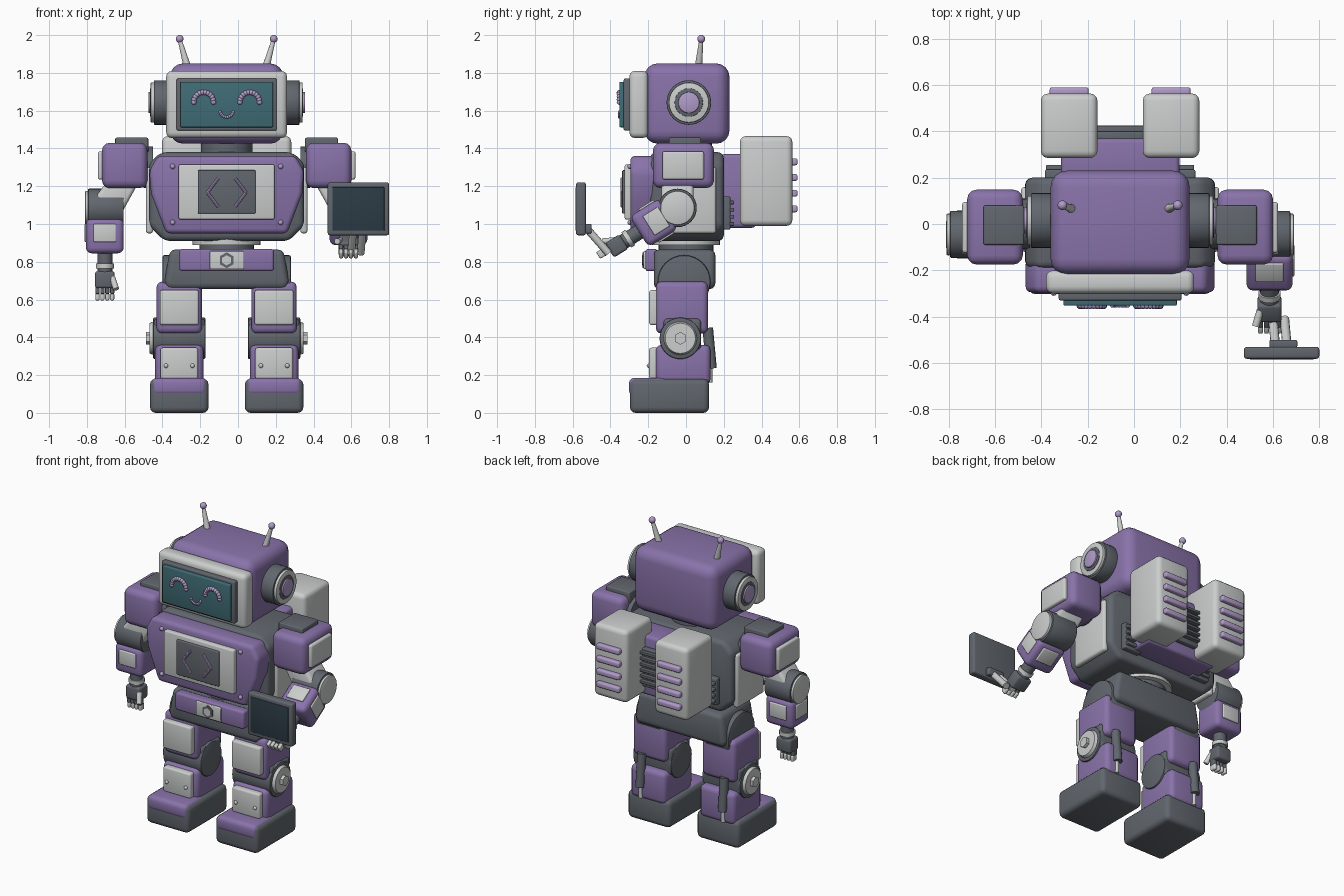
import bpy, bmesh, math
from mathutils import Matrix, Vector

if "Cube" in bpy.data.objects:
    bpy.data.objects.remove(bpy.data.objects["Cube"], do_unlink=True)

CX = -0.06          # body sits slightly off centre because of the held tablet
BODY = Matrix.Translation((CX, 0, 0))
parts = []


def material(name, rgb):
    m = bpy.data.materials.new(name)
    m.use_nodes = True
    m.diffuse_color = (*rgb, 1)
    m.node_tree.nodes["Principled BSDF"].inputs["Base Color"].default_value = (*rgb, 1)
    return m


PURPLE = material("purple", (0.25, 0.17, 0.40))
LILAC = material("lilac", (0.44, 0.33, 0.58))
LIGHT = material("light grey", (0.60, 0.62, 0.61))
DARK = material("dark grey", (0.12, 0.135, 0.155))
TEAL = material("teal screen", (0.05, 0.15, 0.18))
SLATE = material("slate screen", (0.025, 0.045, 0.06))


def finish(bm, name, mat, M, bevel=0, segs=3):
    bmesh.ops.recalc_face_normals(bm, faces=bm.faces)
    if bevel:
        sharp = [e for e in bm.edges if e.calc_face_angle(0) > 0.5]
        bmesh.ops.bevel(bm, geom=sharp, offset=bevel, segments=segs,
                        profile=0.5, affect='EDGES', clamp_overlap=True)
    bm.transform(BODY @ M)
    me = bpy.data.meshes.new(name)
    bm.to_mesh(me)
    bm.free()
    me.materials.append(mat)
    ob = bpy.data.objects.new(name, me)
    bpy.context.collection.objects.link(ob)
    parts.append(ob)


def box(name, x, y, z, mat, bevel=0.01, M=Matrix(), segs=3):
    """Rounded box from three (low, high) ranges."""
    bm = bmesh.new()
    bmesh.ops.create_cube(bm, size=1)
    for v in bm.verts:
        v.co = [sum(r) / 2 + c * abs(r[1] - r[0]) for r, c in zip((x, y, z), v.co)]
    finish(bm, name, mat, M, bevel, segs)


def rod(name, a, b, r, mat, r2=None, sides=32, bevel=0, M=Matrix()):
    """Cylinder or cone between two points."""
    a, b = Vector(a), Vector(b)
    bm = bmesh.new()
    bmesh.ops.create_cone(bm, cap_ends=True, segments=sides, radius1=r,
                          radius2=r if r2 is None else r2, depth=(b - a).length)
    turn = (b - a).to_track_quat('Z', 'Y').to_matrix().to_4x4()
    bm.transform(Matrix.Translation((a + b) / 2) @ turn)
    finish(bm, name, mat, M, bevel, 2)


def prism(name, pts, y, mat, bevel):
    """Outline in x, z pushed along y."""
    bm = bmesh.new()
    f = bm.faces.new([bm.verts.new((px, y[0], pz)) for px, pz in pts])
    new = bmesh.ops.extrude_face_region(bm, geom=[f])["geom"]
    for v in new:
        if isinstance(v, bmesh.types.BMVert):
            v.co.y = y[1]
    finish(bm, name, mat, Matrix(), bevel)


def balls(name, centres, r, mat):
    bm = bmesh.new()
    for c in centres:
        bmesh.ops.create_uvsphere(bm, u_segments=14, v_segments=8, radius=r,
                                  matrix=Matrix.Translation(c))
    finish(bm, name, mat, Matrix())


def arc(x, z, r, start, end, n):
    angles = [math.radians(start + (end - start) * i / (n - 1)) for i in range(n)]
    return [(x + r * math.cos(a), -0.353, z + r * math.sin(a)) for a in angles]


def sym(w):
    return (-w, w)


def span(s, a, b):
    return sorted((s * a, s * b))


def mirrored(half):
    return half + [(-x, z) for x, z in reversed(half)]


# Head and face
box("head", sym(0.3), (-0.22, 0.23), (1.425, 1.85), PURPLE, 0.07, segs=4)
box("face_plate", sym(0.32), (-0.30, -0.20), (1.455, 1.81), LIGHT, 0.03)
box("screen_frame", sym(0.265), (-0.33, -0.28), (1.495, 1.77), DARK, 0.008)
box("face_screen", sym(0.245), (-0.352, -0.3), (1.512, 1.753), TEAL, 0.006)
for s in (-1, 1):
    balls("eye", arc(s * 0.122, 1.645, 0.052, 0, 180, 12), 0.014, LILAC)
balls("smile", arc(0, 1.602, 0.036, 195, 345, 10), 0.008, LILAC)
rod("neck", (0, 0, 1.34), (0, 0, 1.45), 0.137, DARK)

# Ears and antennas
for s in (-1, 1):
    for name, x0, x1, r, mat in (("ear_base", 0.28, 0.385, 0.118, DARK),
                                 ("ear_ring", 0.38, 0.402, 0.106, LIGHT),
                                 ("ear_groove", 0.40, 0.405, 0.075, DARK),
                                 ("ear_cap", 0.40, 0.415, 0.056, LILAC)):
        rod(name, (s * x0, 0.015, 1.643), (s * x1, 0.015, 1.643), r, mat, bevel=0.004)
    rod("antenna_stem", (s * 0.208, 0.066, 1.83), (s * 0.247, 0.08, 1.97), 0.02, LIGHT, 0.011, 16)
    balls("antenna_tip", [(s * 0.249, 0.081, 1.98)], 0.021, LILAC)

# Torso
prism("torso", mirrored([(0.35, 1.38), (0.41, 1.32), (0.41, 0.99), (0.33, 0.91)]),
      (-0.19, 0.2), DARK, 0.03)
prism("chest_armour", mirrored([(0.365, 1.36), (0.41, 1.28), (0.40, 1.16), (0.32, 0.95)]),
      (-0.295, -0.15), PURPLE, 0.025)
box("chest_panel", sym(0.254), (-0.325, -0.28), (1.024, 1.315), LIGHT, 0.01)
box("chest_display", sym(0.153), (-0.338, -0.3), (1.055, 1.285), DARK, 0.006)
for s in (-1, 1):
    for dz in (-0.075, 0.075):
        rod("chevron_bar", (s * 0.102, -0.339, 1.167), (s * 0.045, -0.339, 1.167 + dz),
            0.008, LILAC, sides=8)
    balls("chest_bolts", [(s * 0.286, -0.296, z) for z in (1.008, 1.305)], 0.014, LILAC)
    box("side_plate", span(s, 0.39, 0.428), (-0.12, 0.16), (0.95, 1.3), LIGHT, 0.015)

# Waist and pelvis
rod("waist_ring", (0, 0, 0.89), (0, 0, 0.92), 0.18, LIGHT)
rod("waist", (0, 0, 0.84), (0, 0, 0.93), 0.145, DARK)
prism("pelvis", mirrored([(0.30, 0.865), (0.33, 0.70), (0.32, 0.655)]), (-0.17, 0.155), DARK, 0.03)
box("belt_plate", sym(0.25), (-0.215, -0.15), (0.75, 0.868), PURPLE, 0.015)
box("buckle", sym(0.09), (-0.225, -0.2), (0.762, 0.856), LIGHT, 0.005)
rod("buckle_nut", (0, -0.22, 0.808), (0, -0.23, 0.808), 0.042, DARK, sides=6)
rod("buckle_nut_core", (0, -0.22, 0.808), (0, -0.232, 0.808), 0.027, LIGHT, sides=6)

# Backpack
box("pack_mount", sym(0.256), (0.18, 0.37), (0.98, 1.37), PURPLE, 0.02)
box("pack_grille", sym(0.1), (0.36, 0.40), (1.05, 1.3), DARK, 0.006)
for i in range(6):
    z = 1.08 + i * 0.038
    box("grille_slat", sym(0.1), (0.39, 0.425), (z, z + 0.018), DARK, 0.004)
for s in (-1, 1):
    box("pack", span(s, 0.098, 0.342), (0.285, 0.563), (0.99, 1.465), LIGHT, 0.03)
    for i in range(4):
        z = 1.08 + i * 0.083
        box("pack_vent", span(s, 0.136, 0.304), (0.55, 0.59), (z - 0.018, z + 0.018), LILAC, 0.01)
    box("back_plate", span(s, 0.2, 0.325), (0.18, 0.235), (0.97, 1.145), DARK, 0.008)
    for i in range(4):
        z = 0.99 + i * 0.038
        box("back_slat", span(s, 0.21, 0.32), (0.22, 0.255), (z, z + 0.02), DARK, 0.005)

# Legs
for s in (-1, 1):
    c = s * 0.251
    rod("hip", (s * 0.16, -0.01, 0.695), (s * 0.34, -0.01, 0.695), 0.14, DARK, bevel=0.01)
    box("thigh", (c - 0.12, c + 0.12), (-0.16, 0.116), (0.42, 0.695), PURPLE, 0.03)
    box("thigh_plate", (c - 0.103, c + 0.103), (-0.195, -0.14), (0.465, 0.65), LIGHT, 0.012)
    rod("knee", (s * 0.112, -0.03, 0.395), (s * 0.39, -0.03, 0.395), 0.11, DARK, bevel=0.008)
    box("knee_block", span(s, 0.115, 0.385), (-0.12, 0.08), (0.33, 0.50), DARK, 0.02)
    rod("knee_disc", (s * 0.38, -0.03, 0.395), (s * 0.408, -0.03, 0.395), 0.092, LIGHT, 0.08)
    rod("knee_nut", (s * 0.40, -0.03, 0.395), (s * 0.428, -0.03, 0.395), 0.034, LIGHT, sides=6)
    box("shin", (c - 0.128, c + 0.128), (-0.16, 0.13), (0.15, 0.36), PURPLE, 0.03)
    box("shin_plate", (c - 0.1, c + 0.1), (-0.195, -0.14), (0.18, 0.345), LIGHT, 0.012)
    balls("shin_bolts", [(c + d, -0.196, 0.25) for d in (-0.07, 0.07)], 0.012, LIGHT)
    rod("calf_piston", (s * 0.30, 0.115, 0.45), (s * 0.30, 0.135, 0.235), 0.028, DARK, sides=16)
    rod("calf_rod", (s * 0.30, 0.125, 0.26), (s * 0.30, 0.125, 0.16), 0.014, LIGHT, sides=12)
    box("foot", (c - 0.155, c + 0.155), (-0.297, 0.122), (0, 0.18), DARK, 0.03)
    box("toe_cap", (c - 0.145, c + 0.145), (-0.302, -0.1), (0.092, 0.186), PURPLE, 0.028)

# Arms: the left forearm is raised to hold the tablet
for s, bend in ((-1, 0), (1, -58)):
    rod("shoulder_joint", (s * 0.39, 0, 1.3), (s * 0.44, 0, 1.3), 0.11, DARK)
    box("shoulder", span(s, 0.42, 0.66), (-0.175, 0.148), (1.19, 1.43), PURPLE, 0.04)
    box("shoulder_top", span(s, 0.415, 0.59), (-0.09, 0.08), (1.38, 1.457), DARK, 0.008)
    box("shoulder_plate", span(s, 0.63, 0.682), (-0.125, 0.095), (1.235, 1.385), LIGHT, 0.012)
    prism("upper_arm", [(s * x, z) for x, z in
          ((0.46, 1.23), (0.63, 1.23), (0.72, 1.11), (0.70, 1.05), (0.56, 1.05))],
          (-0.13, 0.04), LIGHT, 0.02)
    rod("elbow", (s * 0.545, -0.045, 1.085), (s * 0.735, -0.045, 1.085), 0.102, DARK, bevel=0.008)
    rod("elbow_disc", (s * 0.73, -0.045, 1.085), (s * 0.75, -0.045, 1.085), 0.09, LIGHT, bevel=0.006)
    M = Matrix.Translation((s * 0.645, -0.045, 1.085)) @ Matrix.Rotation(math.radians(bend), 4, 'X')
    box("forearm", sym(0.1), sym(0.095), (-0.24, -0.055), PURPLE, 0.03, M)
    box("forearm_plate", sym(0.06), sym(0.105), (-0.18, -0.085), LIGHT, 0.006, M)
    box("forearm_side_plate", span(s, 0.05, 0.107), sym(0.06), (-0.18, -0.085), LIGHT, 0.006, M)
    rod("wrist", (0, 0, -0.35), (0, 0, -0.22), 0.04, DARK, sides=20, M=M)
    rod("wrist_ring", (0, 0, -0.32), (0, 0, -0.295), 0.048, LIGHT, sides=20, M=M)
    box("palm", sym(0.052), sym(0.045), (-0.425, -0.335), DARK, 0.014, M)
    for i in range(4):
        x = -0.039 + i * 0.026
        box("finger", (x - 0.011, x + 0.011), (-0.035, 0.005), (-0.455, -0.41), DARK, 0.006, M)
        box("fingertip", (x - 0.011, x + 0.011), (-0.03, 0.012), (-0.49, -0.45), LIGHT, 0.008, M)
    rod("thumb", (-s * 0.04, -0.03, -0.37), (-s * 0.06, -0.06, -0.43), 0.016, LIGHT, sides=12, M=M)

# Tablet and its grip
box("tablet", (0.535, 0.86), (-0.582, -0.53), (0.94, 1.22), DARK, 0.012)
box("tablet_screen", (0.56, 0.835), (-0.585, -0.57), (0.965, 1.195), SLATE, 0.003)
box("tablet_grip", (0.645, 0.765), (-0.535, -0.50), (0.95, 1.0), DARK, 0.008)
for x in (0.67, 0.72):
    rod("grip_arm", (x, -0.52, 0.97), (x - 0.01, -0.41, 0.845), 0.02, LIGHT, sides=12)

# Smooth shading with sharp edges kept
bpy.ops.object.select_all(action='DESELECT')
for ob in parts:
    ob.select_set(True)
bpy.context.view_layer.objects.active = parts[0]
bpy.ops.object.shade_smooth_by_angle(angle=math.radians(38))
